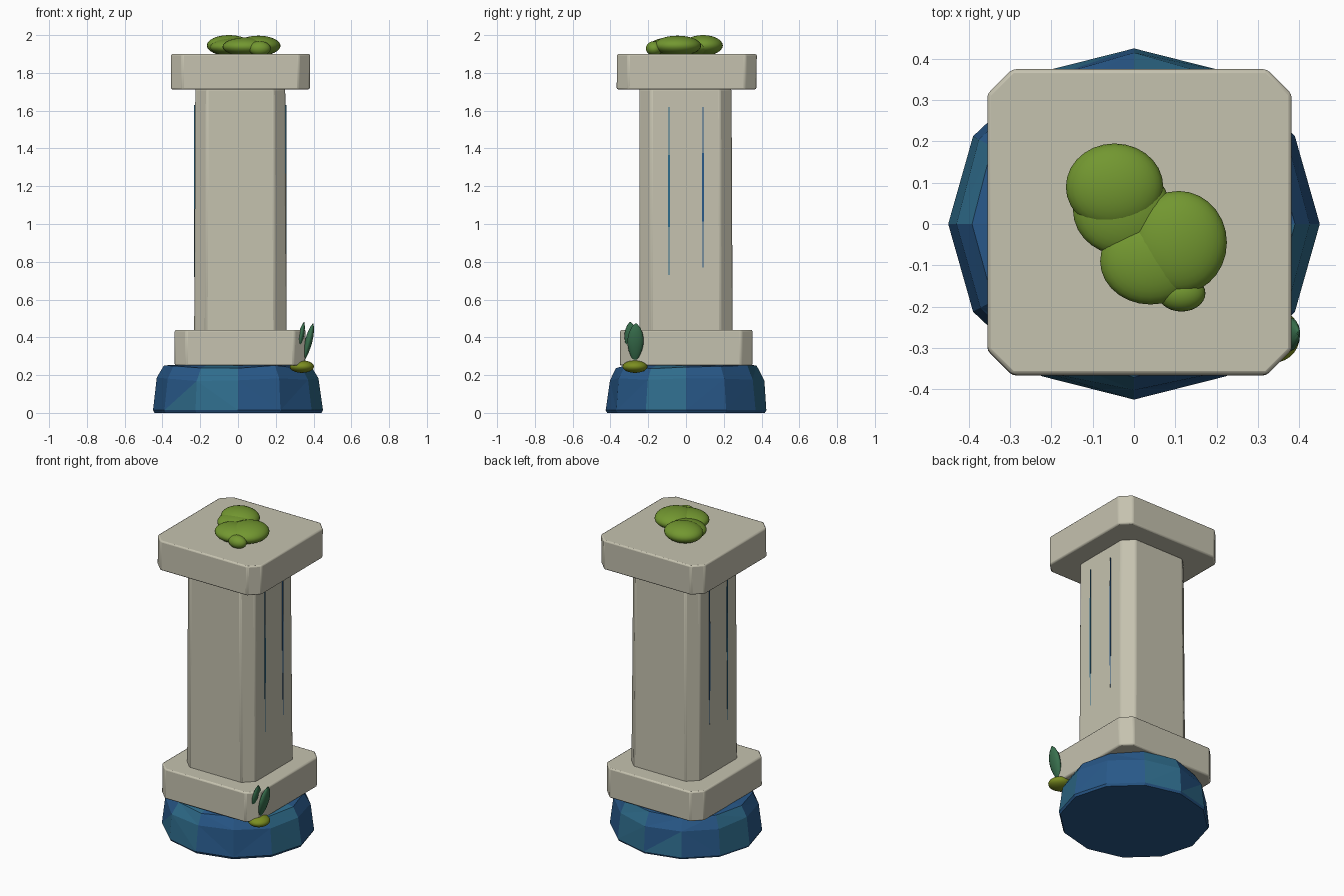
import bpy, bmesh, math, random
from mathutils import Vector

if "Cube" in bpy.data.objects:
    bpy.data.objects.remove(bpy.data.objects["Cube"])

random.seed(4)


def material(name, rgb):
    m = bpy.data.materials.new(name)
    m.diffuse_color = (*rgb, 1)
    m.use_nodes = True
    m.node_tree.nodes["Principled BSDF"].inputs["Base Color"].default_value = m.diffuse_color
    return m


STONE = material("pale stone", (0.56, 0.54, 0.43))
BLUE = material("deep blue", (0.021, 0.098, 0.25))
TEAL = material("teal blue", (0.028, 0.15, 0.26))
MOSS = material("moss green", (0.17, 0.31, 0.03))
SPROUT = material("olive moss", (0.20, 0.27, 0.015))
LEAF = material("leaf green", (0.04, 0.16, 0.075))


def finish(name, bm, *mats):
    bmesh.ops.recalc_face_normals(bm, faces=bm.faces)
    me = bpy.data.meshes.new(name)
    bm.to_mesh(me)
    bm.free()
    for m in mats:
        me.materials.append(m)
    ob = bpy.data.objects.new(name, me)
    bpy.context.collection.objects.link(ob)
    return ob


def smooth(ob, angle):
    bpy.ops.object.select_all(action='DESELECT')
    ob.select_set(True)
    bpy.context.view_layer.objects.active = ob
    bpy.ops.object.shade_smooth_by_angle(angle=math.radians(angle))


def loft(bm, rings):
    """Join equal-sized rings of points, closing both ends."""
    vs = [[bm.verts.new(p) for p in r] for r in rings]
    n = len(vs[0])
    for a, b in zip(vs, vs[1:]):
        for i in range(n):
            j = (i + 1) % n
            bm.faces.new((a[i], a[j], b[j], b[i]))
    bm.faces.new(vs[0][::-1])
    bm.faces.new(vs[-1])


def octagon(x0, x1, y0, y1, z, c):
    return [(x0 + c, y0, z), (x1 - c, y0, z), (x1, y0 + c, z), (x1, y1 - c, z),
            (x1 - c, y1, z), (x0 + c, y1, z), (x0, y1 - c, z), (x0, y0 + c, z)]


def stone_block(name, bottom, top, chamfer):
    """Chamfered block with softly worn edges."""
    bm = bmesh.new()
    loft(bm, [octagon(*bottom, chamfer), octagon(*top, chamfer)])
    ob = finish(name, bm, STONE)
    bev = ob.modifiers.new("worn edges", 'BEVEL')
    bev.width, bev.segments, bev.limit_method = 0.009, 2, 'ANGLE'
    bev.angle_limit = math.radians(25)
    smooth(ob, 35)


# Stone plinth, column and cap
stone_block("plinth", (-0.335, 0.355, -0.35, 0.352, 0.25),
            (-0.335, 0.358, -0.348, 0.352, 0.44), 0.06)
stone_block("column", (-0.232, 0.258, -0.247, 0.247, 0.43),
            (-0.226, 0.25, -0.247, 0.241, 1.715), 0.062)
stone_block("cap", (-0.355, 0.38, -0.367, 0.372, 1.712),
            (-0.355, 0.382, -0.365, 0.375, 1.9), 0.06)

# Faceted rock base: twelve sides with uneven upper rings
bm = bmesh.new()
rings = []
for z, r, jitter in ((0, 0.442, 0), (0.014, 0.45, 0), (0.18, 0.432, 0.014), (0.243, 0.393, 0.009)):
    ring = []
    for i in range(12):
        a = i * math.tau / 12
        rr = r + random.uniform(-jitter, jitter) * 0.5
        ring.append((rr * math.cos(a), rr * 0.945 * math.sin(a),
                     z + random.uniform(-jitter, jitter)))
    rings.append(ring)
rings.append([(x * 0.8, y * 0.8, 0.256) for x, y, z in rings[-1]])
loft(bm, rings)
bmesh.ops.triangulate(bm, faces=[f for f in bm.faces if len(f.verts) == 4])
for f in bm.faces:
    c = f.calc_center_median()
    side = int((math.atan2(c.y, c.x) % math.tau) / (math.tau / 12))
    # scattered teal facets, mostly on every third side
    if 0.02 < c.z < 0.25 and (side % 3 == 2 or (side % 4 == 3 and c.z < 0.1)):
        f.material_index = 1
finish("rock_base", bm, BLUE, TEAL)

# Thin tapered grooves on the two side faces of the column
for sx, x in ((1, 0.253), (-1, -0.2285)):
    for y, z0 in ((-0.09, 0.72), (0.09, 0.76)):
        bm = bmesh.new()
        zc, h = (z0 + 1.63) / 2, (1.63 - z0) / 2
        loft(bm, [[(x + dx * 0.0035, y + dy * (0.0012 + 0.0035 * (1 - t * t)), zc + t * h)
                   for dx, dy in ((-1, -1), (1, -1), (1, 1), (-1, 1))]
                  for t in (-1, -0.5, 0, 0.5, 1)])
        finish("side_groove", bm, TEAL if y < 0 else BLUE)


def blob(name, centre, radii, mat):
    bm = bmesh.new()
    bmesh.ops.create_uvsphere(bm, u_segments=28, v_segments=16, radius=1)
    bmesh.ops.scale(bm, vec=radii, verts=bm.verts)
    bmesh.ops.translate(bm, vec=centre, verts=bm.verts)
    smooth(finish(name, bm, mat), 60)


# Moss cushions on the cap
for x, y, rx, ry, top in ((-0.047, 0.09, 0.118, 0.105, 2.0),
                          (-0.03, 0.035, 0.118, 0.11, 1.983),
                          (0.108, -0.045, 0.117, 0.125, 1.997),
                          (0.04, -0.09, 0.122, 0.105, 1.987),
                          (0.115, -0.168, 0.058, 0.044, 1.968)):
    rz = (top - 1.89) / 2
    blob("moss_cushion", (x, y, top - rz), (rx, ry, rz), MOSS)

# Small sprout at the plinth corner
blob("sprout_moss", (0.338, -0.27, 0.245), (0.064, 0.066, 0.033), SPROUT)


def leaf(name, root, tip, width, thick):
    """Flattened pointed oval running from root to tip."""
    root, tip = Vector(root), Vector(tip)
    axis = tip - root
    side = Vector((0, 1, 0))
    flat = axis.cross(side).normalized()
    rings = []
    for k in range(11):
        t = 0.01 + 0.98 * k / 10
        s = math.sin(math.pi * t ** 1.15) ** 0.65
        rings.append([root + axis * t + side * (width * s * math.cos(a))
                      + flat * (thick * s * math.sin(a))
                      for a in (i * math.tau / 14 for i in range(14))])
    bm = bmesh.new()
    loft(bm, rings)
    smooth(finish(name, bm, LEAF), 60)


leaf("large_leaf", (0.345, -0.27, 0.265), (0.398, -0.265, 0.475), 0.043, 0.02)
leaf("small_leaf", (0.31, -0.285, 0.3), (0.35, -0.295, 0.482), 0.035, 0.016)
